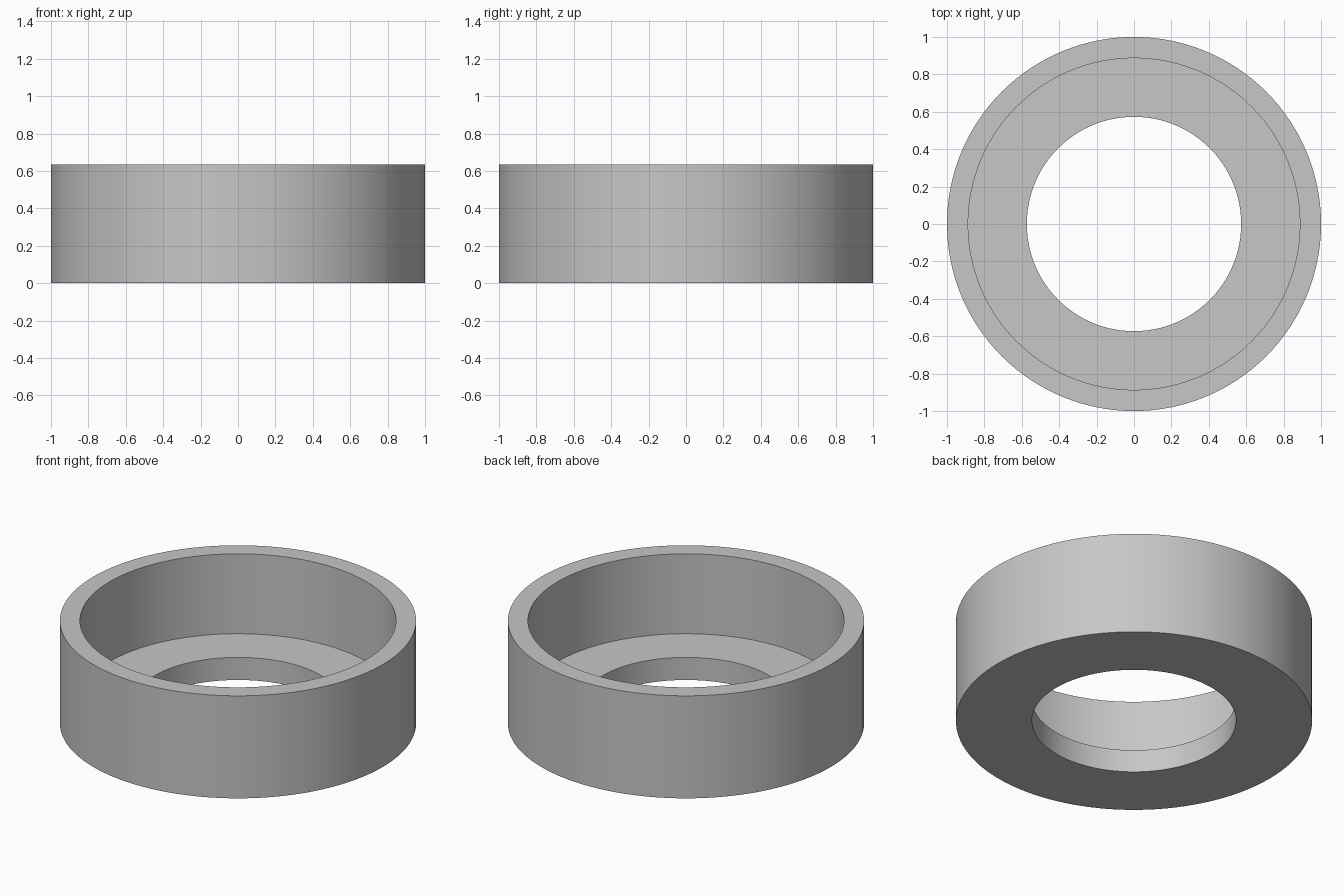
import bpy
import bmesh
from math import radians, tau
from mathutils import Matrix, Vector

cube = bpy.data.objects.get("Cube")
if cube:
    bpy.data.objects.remove(cube, do_unlink=True)

OUTER, BORE, HOLE = 1.0, 0.887, 0.573
HEIGHT, FLOOR = 0.635, 0.14
SEGMENTS = 128

# Plain grey material
grey = bpy.data.materials.new("plain_grey")
colour = (0.57, 0.57, 0.57, 1)
grey.use_nodes = True
grey.diffuse_color = colour
grey.node_tree.nodes["Principled BSDF"].inputs["Base Color"].default_value = colour

# Stepped ring: closed cross-section revolved around z
profile = [(HOLE, 0), (OUTER, 0), (OUTER, HEIGHT),
           (BORE, HEIGHT), (BORE, FLOOR), (HOLE, FLOOR)]
bm = bmesh.new()
rings = []
for i in range(SEGMENTS):
    turn = Matrix.Rotation(tau * i / SEGMENTS, 3, "Z")
    rings.append([bm.verts.new(turn @ Vector((r, 0, z))) for r, z in profile])
for i, ring in enumerate(rings):
    following = rings[(i + 1) % SEGMENTS]
    for j in range(len(profile)):
        k = (j + 1) % len(profile)
        bm.faces.new((ring[j], following[j], following[k], ring[k]))
bmesh.ops.recalc_face_normals(bm, faces=bm.faces)

mesh = bpy.data.meshes.new("stepped_ring")
bm.to_mesh(mesh)
bm.free()
mesh.materials.append(grey)
ring_object = bpy.data.objects.new("stepped_ring", mesh)
bpy.context.collection.objects.link(ring_object)

# Smooth walls with crisp rims
bpy.ops.object.select_all(action="DESELECT")
ring_object.select_set(True)
bpy.context.view_layer.objects.active = ring_object
bpy.ops.object.shade_smooth_by_angle(angle=radians(30))
